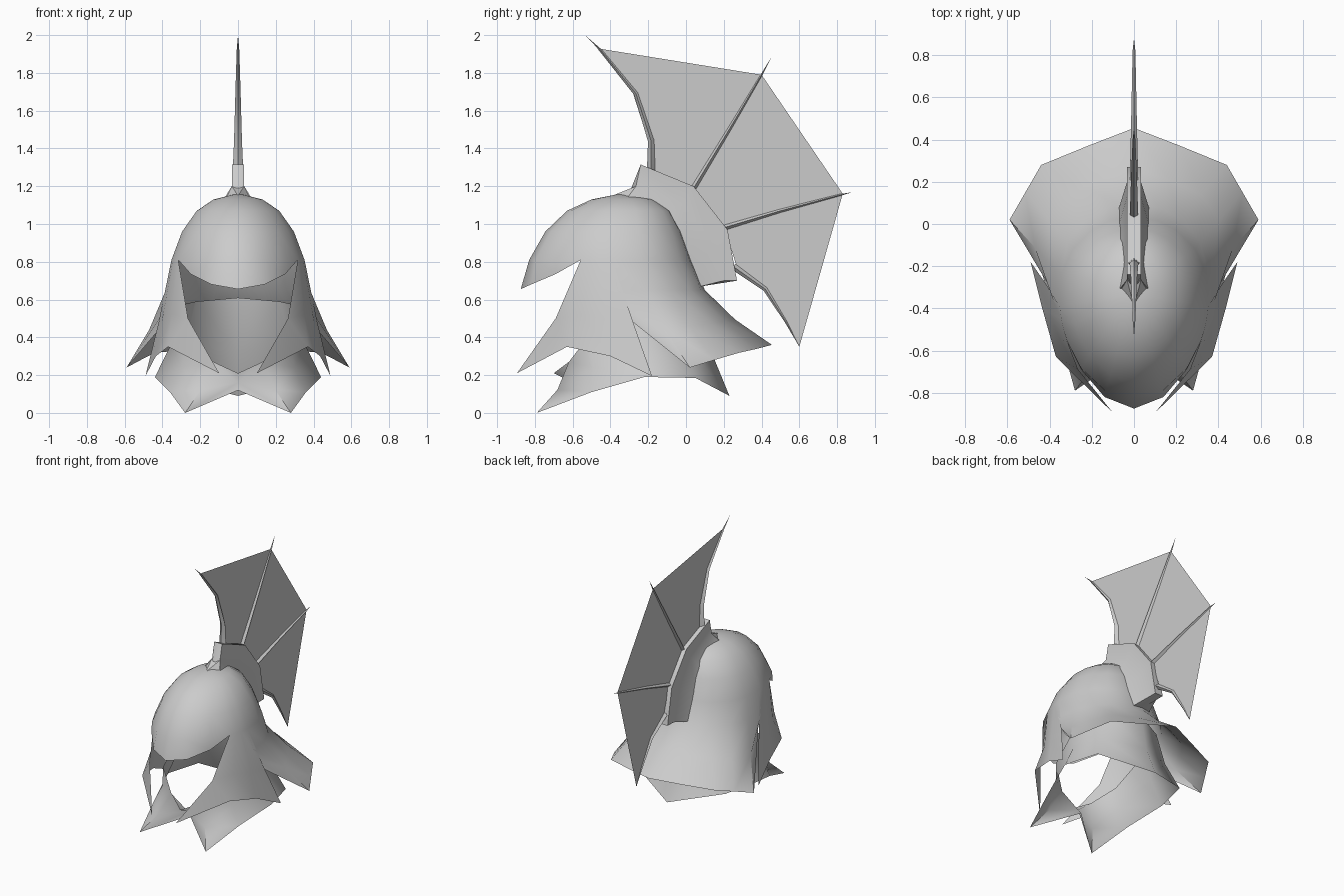
import bpy, bmesh, math
from mathutils import Vector

if "Cube" in bpy.data.objects:
    bpy.data.objects.remove(bpy.data.objects["Cube"], do_unlink=True)

steel = bpy.data.materials.new("grey_steel")
steel.use_nodes = True
steel.diffuse_color = (0.6, 0.6, 0.6, 1)
steel.node_tree.nodes["Principled BSDF"].inputs["Base Color"].default_value = (0.6, 0.6, 0.6, 1)


def finish(name, bm, mirror=False, angle=45):
    """Clean the mesh, optionally mirror it across x, and shade it."""
    bmesh.ops.remove_doubles(bm, verts=bm.verts, dist=0.001)
    if mirror:
        geom = bm.verts[:] + bm.edges[:] + bm.faces[:]
        bmesh.ops.mirror(bm, geom=geom, axis='X', merge_dist=0.001)
    bmesh.ops.recalc_face_normals(bm, faces=bm.faces)
    mesh = bpy.data.meshes.new(name)
    bm.to_mesh(mesh)
    bm.free()
    obj = bpy.data.objects.new(name, mesh)
    bpy.context.collection.objects.link(obj)
    mesh.materials.append(steel)
    bpy.ops.object.select_all(action='DESELECT')
    obj.select_set(True)
    bpy.context.view_layer.objects.active = obj
    bpy.ops.object.shade_smooth_by_angle(angle=math.radians(angle))
    return obj


def sheet(bm, rows):
    """Skin a grid of points; repeated points collapse to triangles."""
    for a, b in zip(rows, rows[1:]):
        for i in range(len(a) - 1):
            quad = []
            for p in (a[i], a[i + 1], b[i + 1], b[i]):
                p = Vector(p)
                if all((p - q).length > 0.001 for q in quad):
                    quad.append(p)
            if len(quad) > 2:
                bm.faces.new([bm.verts.new(p) for p in quad])


def blend(a, b, t, offset=(0, 0, 0)):
    return Vector(a).lerp(Vector(b), t) + Vector(offset)


# Helmet shell: dome, visor rim, cheek plates and flared neck guard
ANGLES = [0, 22, 45, 63, 70, 76, 83, 105, 125, 145, 162, 180]
MID_Y = -0.33


def ring(z, front, back, width):
    pts = []
    for deg in ANGLES:
        c, s = math.cos(math.radians(deg)), math.sin(math.radians(deg))
        reach = MID_Y - front if c > 0 else back - MID_Y
        pts.append((width * s if deg < 180 else 0, MID_Y - reach * c, z))
    return pts


shell = bmesh.new()
brow = ring(0.81, -0.83, 0.035, 0.355)
sheet(shell, [
    [(0, -0.34, 1.162)] * len(ANGLES),
    ring(1.13, -0.50, -0.17, 0.13),
    ring(1.07, -0.63, -0.08, 0.22),
    ring(0.96, -0.745, -0.02, 0.298),
    brow])
# visor rim
sheet(shell, [brow[:4], [(0, -0.875, 0.655), (0.14, -0.82, 0.68), (0.25, -0.69, 0.735), brow[3]]])
# cheek plate
sheet(shell, [
    brow[3:7],
    [(0.265, -0.69, 0.50), (0.35, -0.55, 0.52), (0.40, -0.42, 0.50), (0.42, -0.28, 0.48)],
    [(0.10, -0.895, 0.21), (0.37, -0.63, 0.35), (0.435, -0.40, 0.30), (0.49, -0.18, 0.195)]])
# neck guard
nape = ring(0.65, -0.60, 0.10, 0.385)[6:]
hem = [(0.385, -0.28, 0.48), (0.59, 0.02, 0.24), (0.515, 0.15, 0.28),
       (0.44, 0.28, 0.318), (0.22, 0.37, 0.338), (0, 0.455, 0.36)]
sheet(shell, [brow[6:], nape,
              [blend(a, b, 0.45, (0, 0, -0.025)) for a, b in zip(nape, hem)], hem])
finish("helmet_shell", shell, mirror=True, angle=50)

# Neck collar: raised behind, dipping to a point at the throat, pointed hem
collar = bmesh.new()
top = [(0, -0.70, 0.21), (0.13, -0.62, 0.27), (0.27, -0.52, 0.40),
       (0.31, -0.25, 0.57), (0.22, -0.02, 0.59), (0, 0.08, 0.61)]
bottom = [(0, -0.57, 0.12), (0.28, -0.79, 0.0), (0.36, -0.50, 0.11),
          (0.44, -0.22, 0.19), (0.37, 0.05, 0.185), (0, 0.23, 0.09)]
waist = []
for a, b in zip(top, bottom):
    p = blend(a, b, 0.55)
    waist.append((p.x * 0.93, -0.25 + (p.y + 0.25) * 0.93, p.z))
sheet(collar, [top, waist, bottom])
finish("neck_collar", collar, mirror=True, angle=60)

# Crest holder: ridge running over the back of the dome, as (y, z) rows
outer = [(-0.24, 1.315), (0.04, 1.20), (0.22, 0.97), (0.27, 0.70)]
inner = [(-0.265, 1.20), (-0.02, 1.11), (0.13, 0.92), (0.20, 0.70)]
foot = [(-0.31, 1.14), (-0.08, 1.02), (0.0, 0.86), (0.08, 0.67)]
holder = bmesh.new()


def line(x, pts):
    return [(x, y, z) for y, z in pts]


rows = [line(0, outer), line(0.033, outer), line(0.033, inner), line(0.07, foot), line(0, foot)]
sheet(holder, rows)
for k in (0, -1):
    holder.faces.new([holder.verts.new(r[k]) for r in rows])
sheet(holder, [[(0, -0.39, 1.15)] * 3, [(0, -0.265, 1.20), (0.033, -0.265, 1.20), (0.07, -0.31, 1.13)]])
finish("crest_holder", holder, mirror=True, angle=35)

# Crest membrane: one thin web stretched between the spines
web = [(-0.20, 1.28), (-0.20, 1.44), (-0.28, 1.69), (-0.47, 1.93), (0.40, 1.79), (0.83, 1.16),
       (0.60, 0.35), (0.43, 0.66), (0.27, 0.77), (0.21, 0.96), (0.03, 1.18)]
membrane = bmesh.new()
for idx in ((0, 1, 2, 3, 4, 10), (10, 4, 5, 9), (9, 5, 6, 7, 8)):
    membrane.faces.new([membrane.verts.new((0, *web[i])) for i in idx])
finish("crest_membrane", membrane)


# Crest spines: tapering four-sided spikes
def spine(name, path, half_x, half_w):
    bm = bmesh.new()
    n = len(path) - 1
    rows = []
    for i, p in enumerate(path):
        a, b = Vector(path[max(i - 1, 0)]), Vector(path[min(i + 1, n)])
        d = (b - a).normalized()
        f = 1 - i / n
        y, z = p
        oy, oz = -d.y * half_w * f, d.x * half_w * f
        hx = half_x * f
        rows.append([(hx, y, z), (0, y + oy, z + oz), (-hx, y, z), (0, y - oy, z - oz), (hx, y, z)])
    sheet(bm, rows)
    finish(name, bm)


spine("crest_spine_front", [(-0.185, 1.28), (-0.185, 1.44), (-0.265, 1.69), (-0.45, 1.92), (-0.535, 2.0)], 0.028, 0.022)
spine("crest_spine_upper", [(0.04, 1.19), (0.24, 1.52), (0.40, 1.79), (0.45, 1.88)], 0.02, 0.014)
spine("crest_spine_rear", [(0.20, 0.98), (0.50, 1.07), (0.82, 1.155), (0.88, 1.168)], 0.02, 0.014)
spine("crest_spine_lower", [(0.25, 0.775), (0.42, 0.655), (0.53, 0.48), (0.60, 0.35)], 0.02, 0.018)
